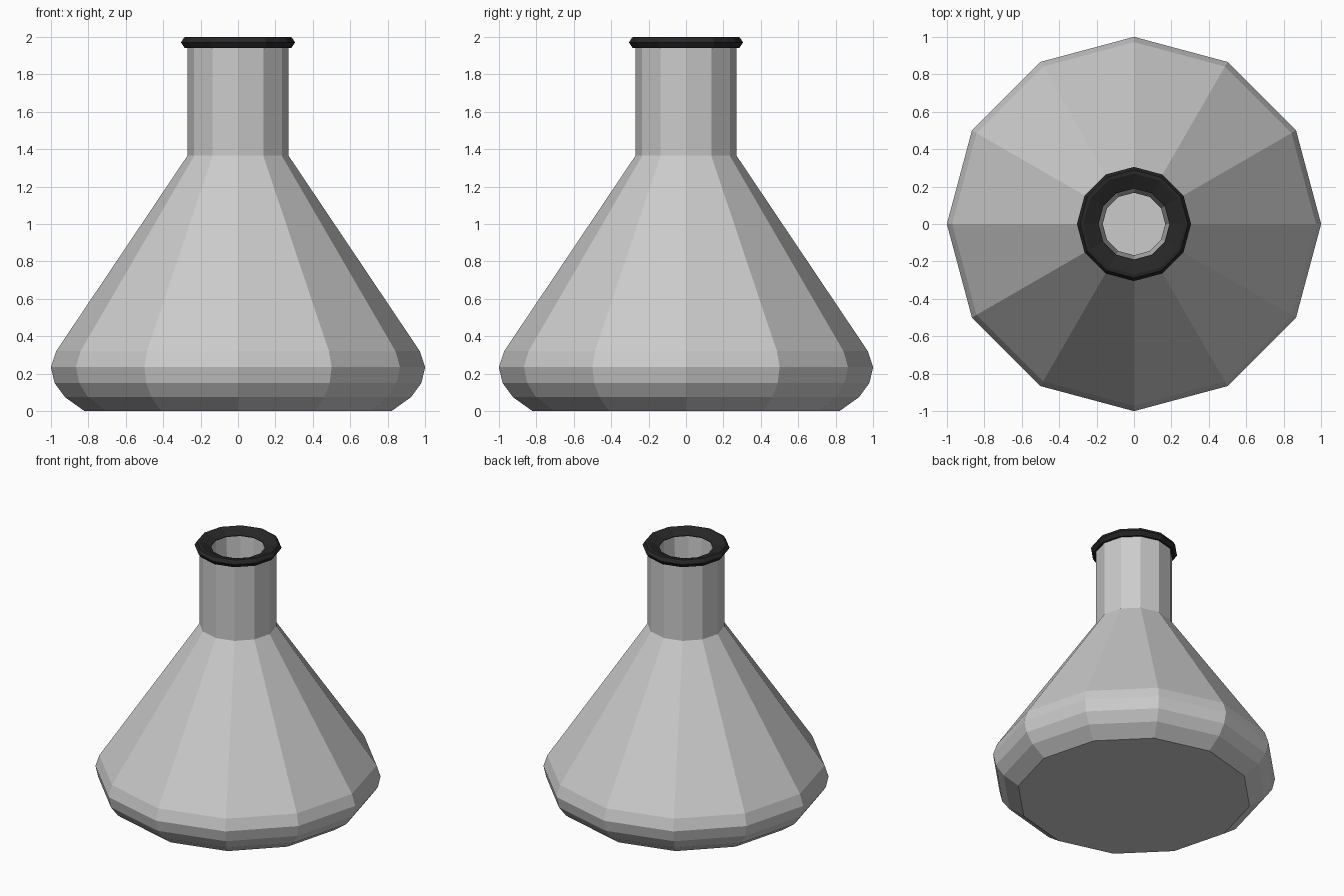
import bpy, bmesh
from math import cos, sin, pi

if "Cube" in bpy.data.objects:
    bpy.data.objects.remove(bpy.data.objects["Cube"])

SIDES = 12

def lathe(name, profile, cap_ends=False, closed=False, color=None):
    """Revolve a (radius, z) profile into a flat-faced 12-sided solid."""
    bm = bmesh.new()
    rings = [[bm.verts.new((r * cos(2 * pi * i / SIDES), r * sin(2 * pi * i / SIDES), z))
              for i in range(SIDES)] for r, z in profile]
    pairs = list(zip(rings, rings[1:]))
    if closed:
        pairs.append((rings[-1], rings[0]))
    for a, b in pairs:
        for i in range(SIDES):
            j = (i + 1) % SIDES
            bm.faces.new((a[i], a[j], b[j], b[i]))
    if cap_ends:
        bm.faces.new(rings[0][::-1])
        bm.faces.new(rings[-1])
    bm.normal_update()
    mesh = bpy.data.meshes.new(name)
    bm.to_mesh(mesh)
    bm.free()
    obj = bpy.data.objects.new(name, mesh)
    bpy.context.collection.objects.link(obj)
    if color:
        mat = bpy.data.materials.new(name + "_material")
        mat.diffuse_color = color
        mat.use_nodes = True
        mat.node_tree.nodes["Principled BSDF"].inputs["Base Color"].default_value = mat.diffuse_color
        mesh.materials.append(mat)
    return obj

# Hollow flask: outer wall up to the mouth, then inner wall down to the inner floor
outer = [(0.82, 0), (0.925, 0.075), (0.98, 0.15), (1.0, 0.235), (0.972, 0.32),
         (0.27, 1.365), (0.27, 1.96)]
inner = [(0.19, 1.96), (0.167, 1.34), (0.88, 0.29), (0.90, 0.235), (0.885, 0.18),
         (0.85, 0.135), (0.79, 0.10)]
lathe("flask_body", outer + inner, cap_ends=True)

# Dark rim band whose top dishes inward to the mouth
lathe("mouth_rim", [(0.19, 1.945), (0.285, 1.94), (0.305, 1.97), (0.288, 1.997),
                    (0.27, 2.0), (0.19, 1.965)],
      closed=True, color=(0.02, 0.02, 0.02, 1))
